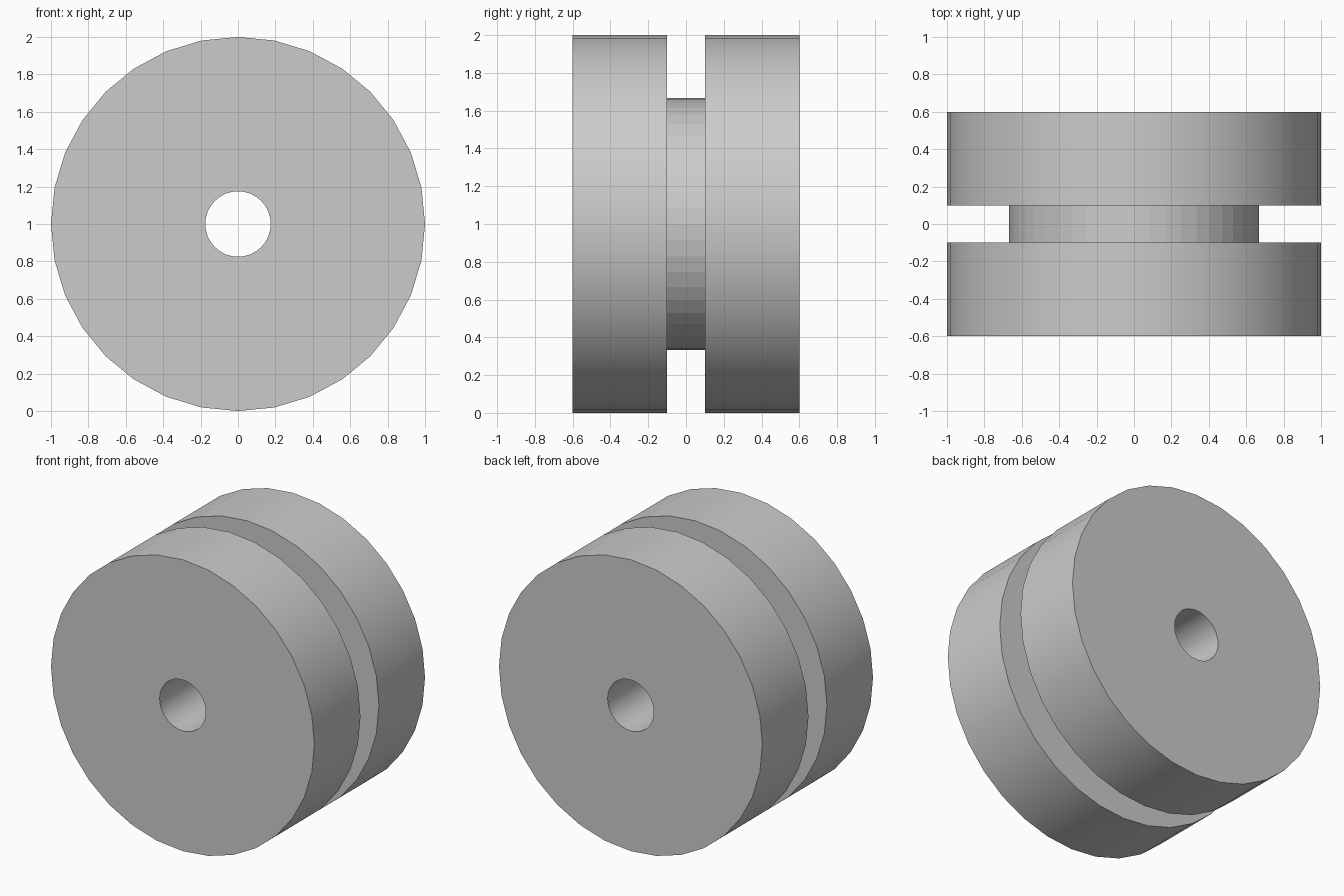
import bpy, bmesh
from math import cos, sin, tau, radians

if "Cube" in bpy.data.objects:
    bpy.data.objects.remove(bpy.data.objects["Cube"])

BORE = 0.175      # radius of the through hole
AXIS_Z = 1.0


def ring(name, radius, y0, y1, sides, smooth):
    """Hollow cylinder along y, revolved from a rectangular section."""
    bm = bmesh.new()
    section = [(BORE, y0), (radius, y0), (radius, y1), (BORE, y1)]
    loops = []
    for i in range(sides):
        a = tau * i / sides
        loops.append([bm.verts.new((r * cos(a), y, AXIS_Z + r * sin(a)))
                      for r, y in section])
    for i in range(sides):
        cur, nxt = loops[i], loops[(i + 1) % sides]
        for j in range(4):
            k = (j + 1) % 4
            bm.faces.new((cur[j], cur[k], nxt[k], nxt[j]))
    bmesh.ops.recalc_face_normals(bm, faces=bm.faces)
    mesh = bpy.data.meshes.new(name)
    bm.to_mesh(mesh)
    bm.free()
    obj = bpy.data.objects.new(name, mesh)
    bpy.context.collection.objects.link(obj)
    if smooth:
        bpy.ops.object.select_all(action='DESELECT')
        obj.select_set(True)
        bpy.context.view_layer.objects.active = obj
        bpy.ops.object.shade_smooth_by_angle(angle=radians(30))
    return obj


# Two smooth wheels
ring("front_wheel", 1.0, -0.6, -0.1, 32, True)
ring("back_wheel", 1.0, 0.1, 0.6, 32, True)

# Faceted hub joining them
ring("hub", 0.667, -0.1, 0.1, 48, False)
